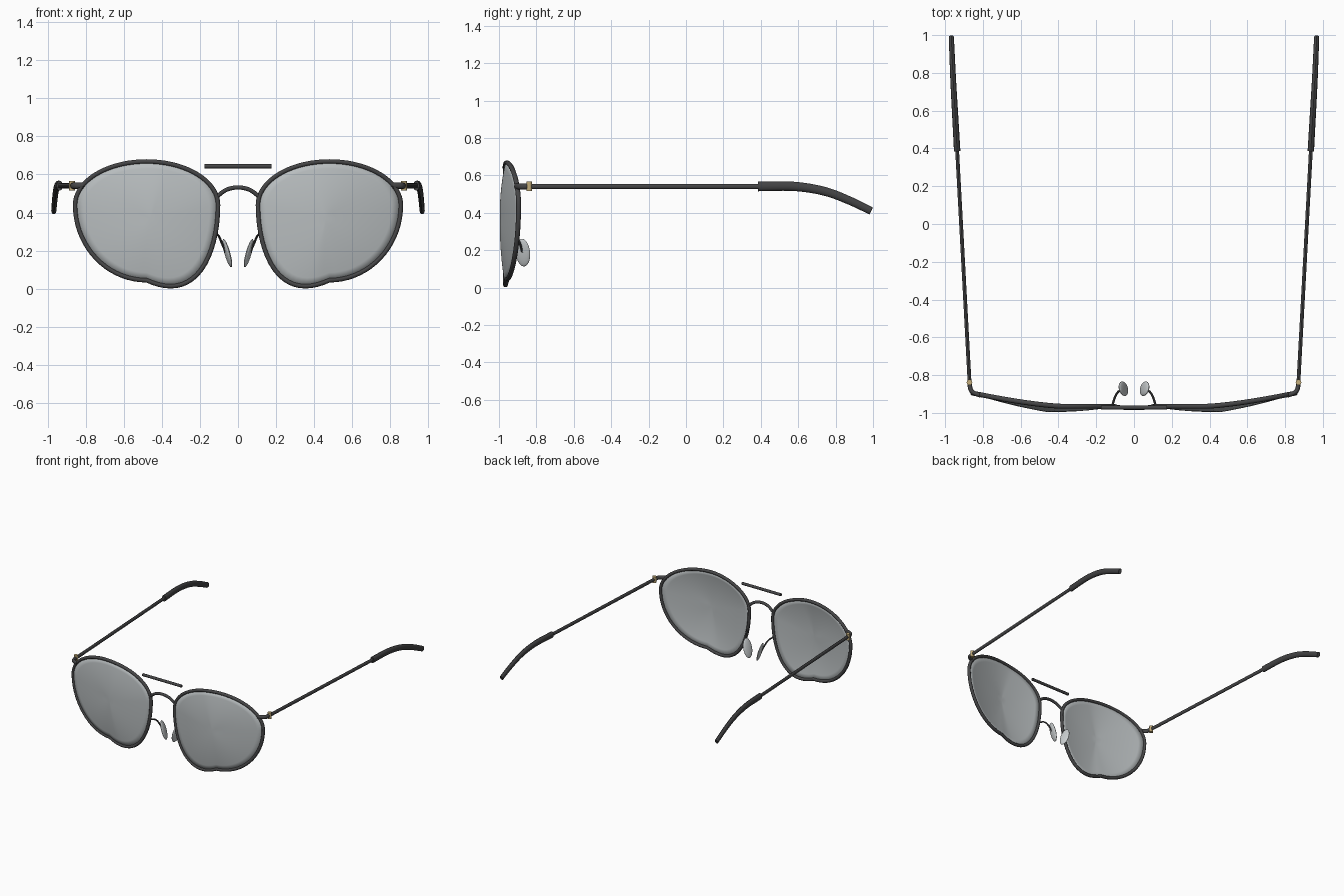
import bpy, bmesh, math
from mathutils import Vector, Matrix

cube = bpy.data.objects.get("Cube")
if cube:
    bpy.data.objects.remove(cube)


def material(name, r, g, b):
    m = bpy.data.materials.new(name)
    m.use_nodes = True
    m.diffuse_color = (r, g, b, 1)
    m.node_tree.nodes["Principled BSDF"].inputs["Base Color"].default_value = (r, g, b, 1)
    return m


FRAME = material("dark metal", 0.06, 0.06, 0.062)
SLEEVE = material("dark plastic", 0.055, 0.055, 0.057)
LENS = material("grey lens", 0.48, 0.51, 0.52)
PAD = material("pale silicone", 0.6, 0.63, 0.64)
GOLD = material("pale gold", 0.55, 0.42, 0.2)


def finish(bm, name, mat, mirror=True):
    bmesh.ops.recalc_face_normals(bm, faces=bm.faces)
    mesh = bpy.data.meshes.new(name)
    bm.to_mesh(mesh)
    bm.free()
    mesh.materials.append(mat)
    ob = bpy.data.objects.new(name, mesh)
    bpy.context.collection.objects.link(ob)
    bpy.ops.object.select_all(action='DESELECT')
    bpy.context.view_layer.objects.active = ob
    ob.select_set(True)
    bpy.ops.object.shade_smooth_by_angle(angle=math.radians(40))
    if mirror:
        ob.modifiers.new("Mirror", 'MIRROR').use_mirror_merge = False
    return ob


def smooth_path(points, steps=6):
    """Catmull-Rom interpolation through a few points."""
    p = [Vector(q) for q in points]
    p = [2 * p[0] - p[1]] + p + [2 * p[-1] - p[-2]]
    out = []
    for a, b, c, d in zip(p, p[1:], p[2:], p[3:]):
        for i in range(steps):
            t = i / steps
            out.append((2 * b + (c - a) * t + (2 * a - 5 * b + 4 * c - d) * t * t
                        + (3 * b - a - 3 * c + d) * t ** 3) / 2)
    return out + [p[-2]]


def sweep(name, path, mat, wide, tall, up=(0, 0, 1), closed=False, mirror=True, taper=1, sides=12):
    """Sweep an elliptical section along a path."""
    bm = bmesh.new()
    n = len(path)
    rings = []
    for i, p in enumerate(path):
        nxt = path[(i + 1) % n] if closed else path[min(i + 1, n - 1)]
        prv = path[i - 1] if closed else path[max(i - 1, 0)]
        tangent = (nxt - prv).normalized()
        side = tangent.cross(Vector(up)).normalized()
        top = side.cross(tangent)
        k = 1 + (taper - 1) * i / (n - 1)
        ring = []
        for j in range(sides):
            a = math.tau * j / sides
            ring.append(bm.verts.new(p + k * (side * wide * math.cos(a) + top * tall * math.sin(a))))
        rings.append(ring)
    pairs = list(zip(rings, rings[1:]))
    if closed:
        pairs.append((rings[-1], rings[0]))
    else:
        bm.faces.new(rings[0])
        bm.faces.new(rings[-1])
    for r, s in pairs:
        for j in range(sides):
            k = (j + 1) % sides
            bm.faces.new((r[j], r[k], s[k], s[j]))
    return finish(bm, name, mat, mirror)


def wrap(x):
    """Depth of the frame front, curving back toward the temples."""
    return -0.965 + 0.07 * (max(0, x - 0.38) / 0.475) ** 1.4


def outline(t):
    """Rounded lens outline with a fuller inner lower corner."""
    s, x = math.sin(t), 0.48 + 0.375 * math.cos(t)
    z = 0.44 + (0.228 if s > 0 else 0.395) * s
    if math.pi < t < 1.5 * math.pi:
        z -= 0.086 * math.sin(2 * (t - math.pi))
    return Vector((x, wrap(x), z))


# Rims
SEG = 72
edge = [outline(math.tau * i / SEG) for i in range(SEG)]
sweep("rims", edge, FRAME, 0.012, 0.013, up=(0, 1, 0), closed=True)

# Lenses: concentric rings bulging forward
bm = bmesh.new()
mid = Vector((0.46, 0, 0.37))
hub = bm.verts.new((mid.x, wrap(mid.x) - 0.033, mid.z))
last = None
for step in range(1, 9):
    r = step / 8
    ring = []
    for p in edge:
        q = mid.lerp(p, r)
        y = (1 - r) * wrap(mid.x) + r * p.y
        ring.append(bm.verts.new((q.x, y - 0.033 * (1 - r * r), q.z)))
    for i in range(SEG):
        j = (i + 1) % SEG
        bm.faces.new((last[i], last[j], ring[j], ring[i]) if last else (hub, ring[j], ring[i]))
    last = ring
lens = finish(bm, "lenses", LENS)
solid = lens.modifiers.new("Thickness", 'SOLIDIFY')
solid.thickness = 0.006
solid.offset = 0

# Bridge and floating brow bar
arch = smooth_path([(-0.11, -0.965, 0.485), (-0.06, -0.972, 0.52), (0, -0.974, 0.532),
                    (0.06, -0.972, 0.52), (0.11, -0.965, 0.485)])
sweep("bridge", arch, FRAME, 0.011, 0.011, up=(0, 1, 0), mirror=False)
sweep("brow_bar", [Vector((-0.175, -0.972, 0.643)), Vector((0.175, -0.972, 0.643))],
      FRAME, 0.011, 0.011, mirror=False)

# Nose pads and their wires
bm = bmesh.new()
tilt = Matrix.Rotation(math.radians(-15), 4, 'Z') @ Matrix.Rotation(math.radians(16), 4, 'Y')
place = Matrix.Translation((0.056, -0.872, 0.187)) @ tilt @ Matrix.Diagonal((0.012, 0.04, 0.077, 1))
bmesh.ops.create_uvsphere(bm, u_segments=20, v_segments=12, radius=1, matrix=place)
finish(bm, "nose_pads", PAD)
wire = smooth_path([(0.115, -0.96, 0.29), (0.1, -0.915, 0.275),
                    (0.085, -0.89, 0.24), (0.064, -0.875, 0.19)])
sweep("pad_wires", wire, FRAME, 0.006, 0.006, sides=8)

# End pieces and hinges
corner = smooth_path([(0.81, -0.908, 0.541), (0.85, -0.893, 0.541),
                      (0.866, -0.872, 0.541), (0.87, -0.835, 0.541)])
sweep("end_pieces", corner, FRAME, 0.012, 0.016)
bm = bmesh.new()
bmesh.ops.create_cone(bm, cap_ends=True, segments=16, radius1=0.015, radius2=0.015, depth=0.05,
                      matrix=Matrix.Translation((0.871, -0.838, 0.541)))
finish(bm, "hinges", GOLD)

# Temples and curved ear sleeves
sweep("temples", [Vector((0.871, -0.83, 0.541)), Vector((0.938, 0.42, 0.541))], FRAME, 0.01, 0.014)
ear = smooth_path([(0.936, 0.385, 0.541), (0.947, 0.58, 0.541), (0.956, 0.74, 0.515),
                   (0.962, 0.87, 0.467), (0.967, 0.99, 0.41)])
sweep("ear_sleeves", ear, SLEEVE, 0.017, 0.026, taper=0.8)
